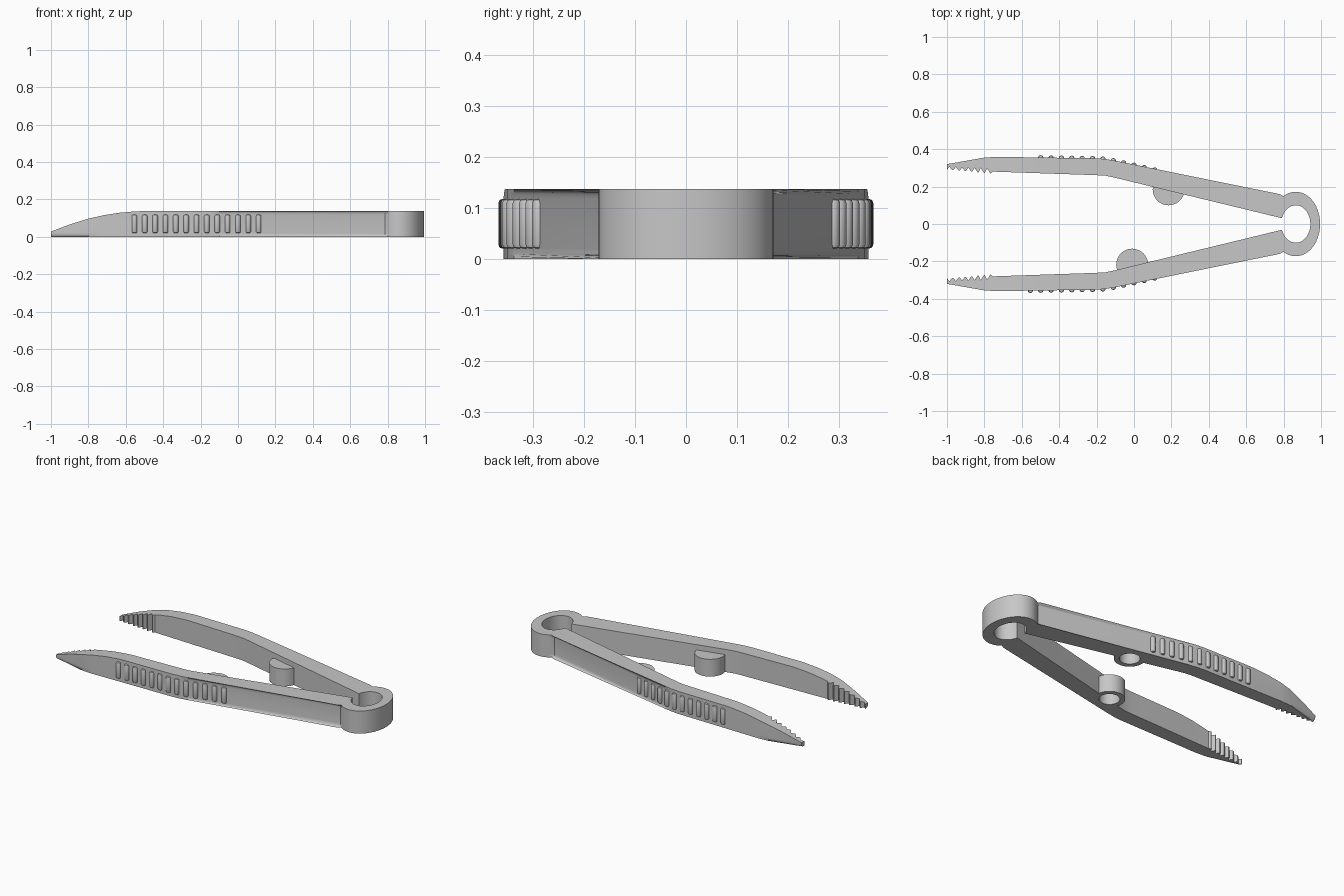
import bpy, bmesh, math
from mathutils import Matrix

cube = bpy.data.objects.get("Cube")
if cube:
    bpy.data.objects.remove(cube, do_unlink=True)

HEIGHT = 0.137
SHADE = (0.57, 0.57, 0.57, 1)
grey = bpy.data.materials.new("plain grey")
grey.use_nodes = True
grey.diffuse_color = SHADE
grey.node_tree.nodes["Principled BSDF"].inputs["Base Color"].default_value = SHADE


def make_object(name, bm):
    bmesh.ops.recalc_face_normals(bm, faces=bm.faces)
    mesh = bpy.data.meshes.new(name)
    bm.to_mesh(mesh)
    bm.free()
    mesh.materials.append(grey)
    obj = bpy.data.objects.new(name, mesh)
    bpy.context.collection.objects.link(obj)
    return obj


def prism(bm, start, end):
    """Closed solid between two matching outlines; returns the rim edges."""
    a = [bm.verts.new(p) for p in start]
    b = [bm.verts.new(p) for p in end]
    bm.faces.new(a[::-1])
    bm.faces.new(b)
    for i in range(len(a)):
        j = (i + 1) % len(a)
        bm.faces.new((a[i], a[j], b[j], b[i]))
    return [[bm.edges.get((ring[i - 1], ring[i])) for i in range(len(ring))] for ring in (a, b)]


def cylinder(bm, x, y, z0, z1, r, segments, bevel=0):
    ret = bmesh.ops.create_cone(bm, cap_ends=True, segments=segments, radius1=r, radius2=r,
                                depth=z1 - z0, matrix=Matrix.Translation((x, y, (z0 + z1) / 2)))
    if bevel:
        rims = {e for v in ret["verts"] for e in v.link_edges
                if abs(e.verts[0].co.z - e.verts[1].co.z) < 1e-5}
        bmesh.ops.bevel(bm, geom=list(rims), offset=bevel, segments=2, profile=0.5, affect="EDGES")


def boolean(target, bm, operation):
    tool = make_object("boolean_tool", bm)
    tool.hide_render = True
    mod = target.modifiers.new("cut", "BOOLEAN")
    mod.object, mod.operation, mod.solver = tool, operation, "EXACT"
    bpy.context.view_layer.objects.active = target
    bpy.ops.object.modifier_apply(modifier=mod.name)
    bpy.data.objects.remove(tool, do_unlink=True)


def smooth(obj):
    bpy.ops.object.select_all(action="DESELECT")
    obj.select_set(True)
    bpy.context.view_layer.objects.active = obj
    bpy.ops.object.shade_smooth_by_angle(angle=math.radians(32))


def ellipse(rx, ry, start, end, n):
    angles = [math.radians(start + (end - start) * i / n) for i in range(n + 1)]
    return [(0.865 + rx * math.cos(a), ry * math.sin(a)) for a in angles]


def flip(points):
    return [(x, -y) for x, y in reversed(points)]


# Both arms and the spring ring share one closed outline
outer_arm = [(-1, 0.32), (-0.8, 0.355), (-0.73, 0.359), (-0.2, 0.351), (-0.15, 0.347), (-0.1, 0.338)]
inner_arm = [(-0.1, 0.247), (-0.15, 0.258), (-0.2, 0.261), (-0.755, 0.28), (-0.765, 0.27), (-1, 0.292)]
rounded = outer_arm + ellipse(0.13, 0.172, 127, -127, 40) + flip(outer_arm)
outline = rounded + flip(inner_arm) + ellipse(0.078, 0.1, -162, 162, 36) + inner_arm
bm = bmesh.new()
rings = prism(bm, [(x, y, 0) for x, y in outline], [(x, y, HEIGHT) for x, y in outline])
outer_rims = [e for ring in rings for e in ring[1:len(rounded)]]
bmesh.ops.bevel(bm, geom=outer_rims, offset=0.02, segments=4, profile=0.5, affect="EDGES")
bmesh.ops.remove_doubles(bm, verts=bm.verts, dist=0.00001)
body = make_object("tong_body", bm)

# Curved slope that thins both tips
slope = [(-1.1, 0), (-1, 0.028), (-0.9, 0.066), (-0.8, 0.097), (-0.72, 0.115), (-0.64, 0.128),
         (-0.56, 0.135), (-0.5, 0.138), (-0.5, 0.3), (-1.1, 0.3)]
bm = bmesh.new()
prism(bm, [(x, -0.6, z) for x, z in slope], [(x, 0.6, z) for x, z in slope])
boolean(body, bm, "DIFFERENCE")

# Saw teeth: notches cut into the inner side of both tips
TEETH = 7
pitch = 0.235 / TEETH
bm = bmesh.new()
for side in (1, -1):
    for i in range(TEETH):
        x = -0.767 - i * pitch
        y = 0.27 + 0.0031 * i
        notch = [(x, y - 0.003), (x - pitch * 0.55, y + 0.028 - 0.0018 * i),
                 (x - pitch * 0.97, y), (x - pitch * 0.5, y - 0.03)]
        prism(bm, [(px, side * py, -0.05) for px, py in notch], [(px, side * py, 0.2) for px, py in notch])
boolean(body, bm, "DIFFERENCE")

# Cup-shaped stops on the inner faces, hollow from below
stops = [(0.185, 0.185), (-0.01, -0.217)]
for z0, z1, r, operation in ((0, 0.105, 0.085, "UNION"), (-0.05, 0.075, 0.056, "DIFFERENCE")):
    bm = bmesh.new()
    for x, y in stops:
        cylinder(bm, x, y, z0, z1, r, 40)
    boolean(body, bm, operation)
smooth(body)

# Grip ridges along the outer faces
path = outer_arm + [(0.785, 0.137)]


def outer_y(x):
    for (xa, ya), (xb, yb) in zip(path, path[1:]):
        if xa <= x <= xb:
            return ya + (yb - ya) * (x - xa) / (xb - xa)


for name, side, count in (("front_grip_ridges", -1, 13), ("back_grip_ridges", 1, 12)):
    bm = bmesh.new()
    for i in range(count):
        x = 0.11 - i * 0.0553
        cylinder(bm, x, side * (outer_y(x) - 0.002), 0.02, 0.118, 0.0145, 14, 0.008)
    smooth(make_object(name, bm))
